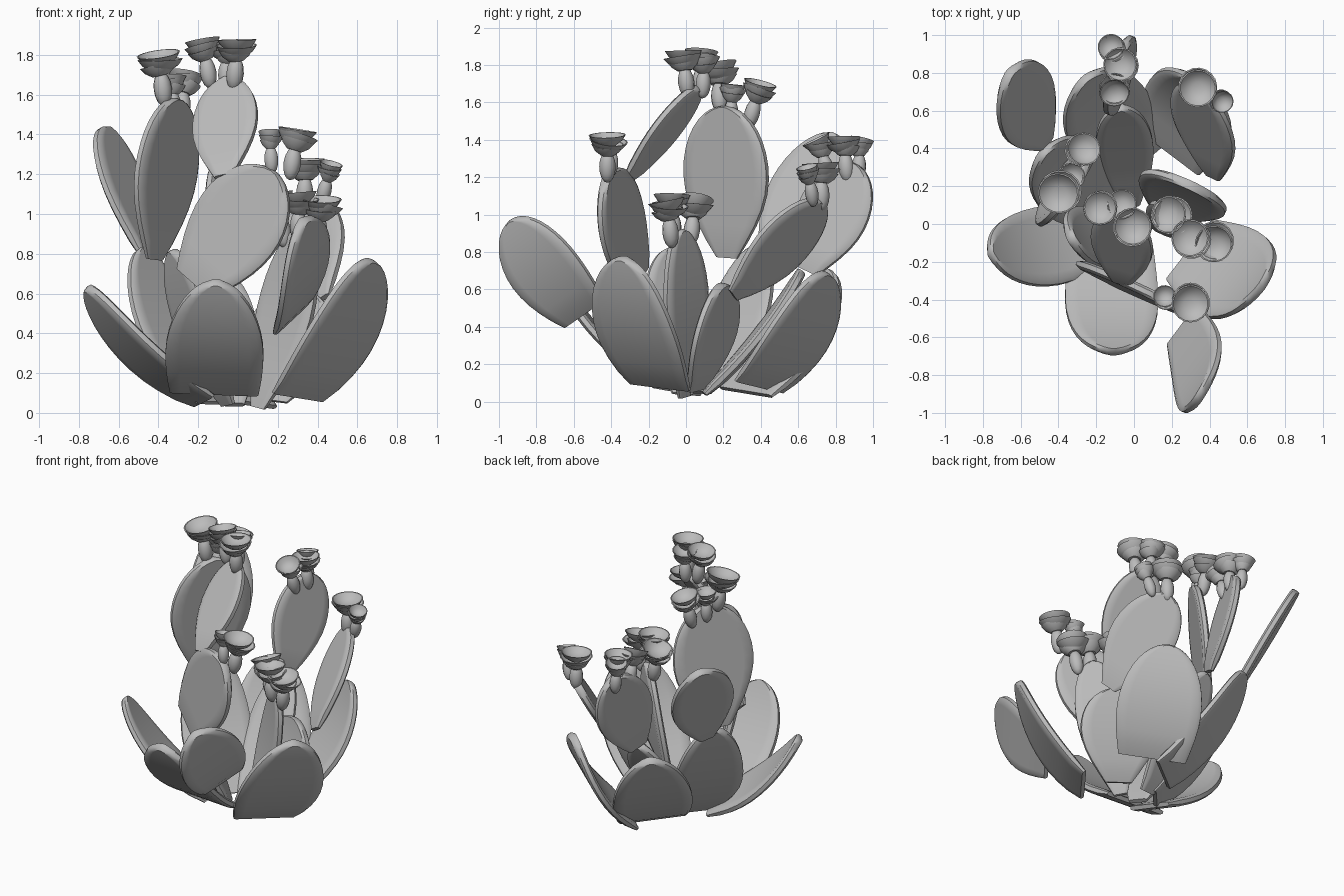
import bpy, bmesh, math, random
from mathutils import Vector, Matrix

random.seed(4)
old = bpy.data.objects.get("Cube")
if old:
    bpy.data.objects.remove(old, do_unlink=True)

# One plain material for the whole plant
grey = bpy.data.materials.new("plain_grey")
grey.use_nodes = True
COLOUR = (0.5, 0.5, 0.5, 1)
grey.diffuse_color = COLOUR
grey.node_tree.nodes["Principled BSDF"].inputs["Base Color"].default_value = COLOUR


def finish(name, bm, angle=40):
    bmesh.ops.recalc_face_normals(bm, faces=bm.faces)
    mesh = bpy.data.meshes.new(name)
    bm.to_mesh(mesh)
    bm.free()
    mesh.materials.append(grey)
    mesh.shade_smooth()
    mesh.set_sharp_from_angle(angle=math.radians(angle))
    obj = bpy.data.objects.new(name, mesh)
    bpy.context.collection.objects.link(obj)
    return obj


def bridge(bm, a, b):
    n = len(a)
    for i in range(n):
        j = (i + 1) % n
        bm.faces.new((a[i], a[j], b[j], b[i]))


# Pad: rounded slab lofted from base to tip, bowed outwards, cut at the base
def pad(name, base, tip, side, width, foot, peak, bow):
    base, tip, side = Vector(base), Vector(tip), Vector(side)
    along = tip - base
    side = (side - along * (side.dot(along) / along.length_squared)).normalized()
    normal = along.cross(side).normalized()
    if normal.z > 0:
        normal = -normal
    bm = bmesh.new()
    rows, steps = [], 14
    for k in range(steps + 1):
        t = math.sin(math.pi / 2 * k / steps)
        if t < peak:
            f = foot + (1 - foot) * math.sin(math.pi / 2 * t / peak)
        else:
            f = math.sqrt(max(0, 1 - ((t - peak) / (1 - peak)) ** 2))
        r = 0.026 if 0 < k < steps else 0.014
        half = max(width / 2 * f, r)
        flat = half - r
        centre = base + along * t + normal * (bow * 4 * t * (1 - t))
        # Flat middle with a rounded rim on both sides
        outline = [(flat * 0.8, -r)]
        for a in (-90, -30, 30, 90):
            a = math.radians(a)
            outline.append((flat + r * math.cos(a), r * math.sin(a)))
        outline.append((flat * 0.8, r))
        ring = [bm.verts.new(centre + side * (s * x) + normal * (s * y))
                for s in (1, -1) for x, y in outline]
        rows.append(ring)
    for a, b in zip(rows, rows[1:]):
        bridge(bm, a, b)
    bm.faces.new(rows[0])
    bm.faces.new(rows[-1])
    bmesh.ops.remove_doubles(bm, verts=bm.verts, dist=0.0005)
    return finish(name, bm)


# Thin open cup revolved around z
def cup(bm, matrix, radius, height):
    profile = ((0.45, 0), (0.8, 0.45), (1, 1), (0.93, 1), (0.7, 0.5), (0.3, 0.2))
    sides, rings = 18, []
    for r, z in profile:
        rings.append([bm.verts.new(matrix @ Vector((
            r * radius * math.cos(math.tau * i / sides),
            r * radius * math.sin(math.tau * i / sides), z * height)))
            for i in range(sides)])
    for a, b in zip(rings, rings[1:]):
        bridge(bm, a, b)
    bm.faces.new(rings[0])
    bm.faces.new(rings[-1])


# Flower: egg-shaped bud stem carrying three nested, slightly tilted cups
def flower(name, tip, x, y, top, radius):
    head = Vector((x, y, top))
    size = 0.15 + radius
    foot = Vector((x, y, 0)).lerp(Vector((tip[0], tip[1], 0)), 0.35)
    foot.z = top - size
    axis = head - foot
    turn = axis.to_track_quat('Z', 'Y').to_matrix().to_4x4()
    frame = Matrix.Translation(foot) @ turn
    long = axis.length
    bm = bmesh.new()
    bud = Matrix.Translation((0, 0, long * 0.3)) @ Matrix.Diagonal(
        (radius * 0.2 + 0.024, radius * 0.2 + 0.024, long * 0.34, 1))
    bmesh.ops.create_uvsphere(bm, u_segments=12, v_segments=8, radius=1,
                              matrix=frame @ bud)
    for level, scale in ((0.56, 0.87), (0.65, 1.04), (0.76, 1)):
        tilt = Matrix.Rotation(random.uniform(-0.16, 0.16), 4, 'X') \
            @ Matrix.Rotation(random.uniform(-0.16, 0.16), 4, 'Y')
        cup(bm, frame @ Matrix.Translation((0, 0, long * level)) @ tilt,
            radius * scale, long * 0.22)
    return finish(name, bm, 35)


# Outer ring of low pads: name, base, tip, side direction, width, foot
LOW = (
    ("front_low_pad", (-.12, -.13, .1), (-.11, -.68, .66), (1, 0, -.06), .5, .9),
    ("right_low_pad", (-.17, -.05, .06), (-.76, -.16, .63), (-.45, .8, 0), .44, .65),
    ("left_low_pad", (.3, -.14, .08), (.67, -.34, .77), (.62, .78, -.08), .55, .75),
    ("back_left_low_pad", (.18, .39, .08), (.34, .75, .69), (-.72, .65, 0), .54, .8),
    ("back_low_pad", (.03, .32, .05), (-.26, .77, .7), (.7, .7, 0), .51, .85),
    ("back_right_low_pad", (-.13, .05, .05), (-.48, .38, .83), (.65, .75, 0), .46, .5),
)
# Inner pads rising from the middle
INNER = (
    ("inner_back_pad", (-.02, .1, .04), (-.07, .62, .7), (1, .1, 0), .31, .35),
    ("inner_right_pad", (-.05, -.02, .04), (-.33, -.08, .82), (-.5, .85, 0), .36, .35),
    ("inner_front_pad", (.1, -.01, .025), (.32, -.03, .92), (.75, -.6, 0), .36, .25),
    ("inner_left_pad", (.17, .05, .06), (.31, .2, .63), (.88, -.42, -.1), .5, .35),
)
# Upper pads growing on the others
UPPER = (
    ("middle_upper_pad", (-.22, -.25, .65), (.19, -.42, 1.21), (.8, -.4, -.45), .5, .5),
    ("top_pad", (-.07, -.31, 1.19), (-.06, .07, 1.68), (.9, -.42, 0), .35, .3),
    ("right_upper_pad", (-.42, .22, .77), (-.31, .21, 1.58), (.55, .83, -.05), .54, .25),
    ("back_right_upper_pad", (-.46, .43, .78), (-.66, .8, 1.43), (.5, .75, -.2), .43, .25),
    ("back_left_upper_pad", (.42, .25, .57), (.32, .74, 1.06), (.58, -.28, .39), .42, .25),
    ("back_upper_pad", (-.08, .64, .7), (-.07, .91, 1.27), (.38, .9, -.3), .41, .35),
)
# The front upper pad leans out and bows like the inner ones
BOWED = (
    ("front_upper_pad", (.26, -.54, .47), (.33, -.94, .97), (.5, .75, .4), .44, .7),
)
tips = {}
for group, peak, bow in ((LOW, 0.42, 0.06), (INNER, 0.55, 0.03),
                         (UPPER, 0.55, 0.0), (BOWED, 0.5, 0.05)):
    for spec in group:
        pad(*spec, peak, bow)
        tips[spec[0]] = spec[2]

# Flowers by pad: x, y, top height, radius
FLOWERS = {
    "top_pad": ((0, -.02, 1.88, .1), (-.18, .08, 1.88, .09), (-.06, .1, 1.86, .08)),
    "right_upper_pad": ((-.4, .17, 1.81, .11), (-.27, .4, 1.71, .09), (-.33, .25, 1.7, .07)),
    "middle_upper_pad": ((.3, -.42, 1.43, .1), (.16, -.39, 1.42, .06)),
    "back_left_upper_pad": ((.34, .72, 1.28, .1), (.47, .65, 1.26, .06)),
    "back_upper_pad": ((-.12, .93, 1.41, .07), (-.07, .84, 1.42, .09), (-.11, .7, 1.41, .08)),
    "inner_front_pad": ((.19, .05, 1.09, .1), (.3, -.08, 1.11, .1), (.43, -.1, 1.08, .1)),
}
for owner, blooms in FLOWERS.items():
    for n, bloom in enumerate(blooms):
        flower(owner.replace("pad", "flower_") + str(n + 1), tips[owner], *bloom)
